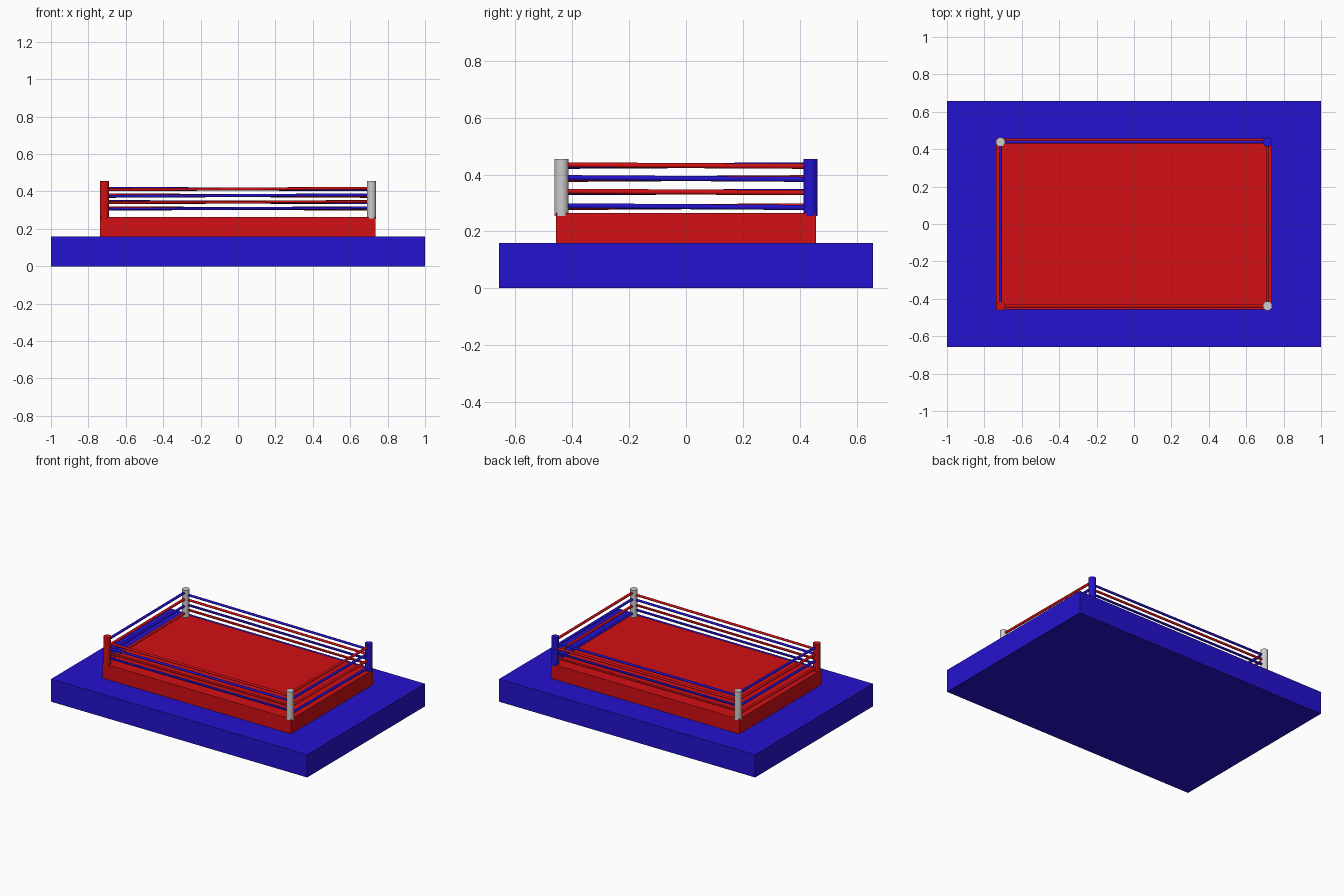
import bpy
from mathutils import Vector

if "Cube" in bpy.data.objects:
    bpy.data.objects.remove(bpy.data.objects["Cube"])


def material(name, rgb):
    m = bpy.data.materials.new(name)
    m.diffuse_color = (*rgb, 1)
    m.use_nodes = True
    m.node_tree.nodes["Principled BSDF"].inputs["Base Color"].default_value = m.diffuse_color
    return m


RED = material("red", (0.65, 0.005, 0.007))
BLUE = material("blue", (0.018, 0.006, 0.62))


def finish(name, mat):
    o = bpy.context.object
    o.name = name
    if mat:
        o.data.materials.append(mat)
    return o


def box(name, lo, hi, mat):
    lo, hi = Vector(lo), Vector(hi)
    bpy.ops.mesh.primitive_cube_add(size=1, location=(lo + hi) / 2)
    o = finish(name, mat)
    o.scale = hi - lo
    bpy.ops.object.transform_apply(location=False, rotation=False, scale=True)
    return o


def rod(name, a, b, radius, sides, mat):
    a, b = Vector(a), Vector(b)
    d = b - a
    bpy.ops.mesh.primitive_cylinder_add(
        vertices=sides, radius=radius, depth=d.length, location=(a + b) / 2,
        rotation=d.to_track_quat('Z', 'Y').to_euler())
    o = finish(name, mat)
    bpy.ops.object.shade_smooth_by_angle()
    return o


# Floor base and raised ring platform
box("floor_base", (-1, -0.657, 0), (1, 0.657, 0.16), BLUE)
box("ring_platform", (-0.737, -0.457, 0.16), (0.735, 0.458, 0.264), RED)

# Corner posts: one red, one blue, two grey
PX, PY = 0.714, 0.438
posts = [("red_corner_post", -1, -1, RED), ("front_right_post", 1, -1, None),
         ("blue_corner_post", 1, 1, BLUE), ("back_left_post", -1, 1, None)]
for name, sx, sy, mat in posts:
    rod(name, (sx * PX, sy * PY, 0.255), (sx * PX, sy * PY, 0.455), 0.025, 24, mat)

# Four slightly sloping ropes per side, repeated by a half turn with swapped colours
long_z = [(0.409, 0.417), (0.374, 0.382), (0.340, 0.346), (0.306, 0.312)]
short_z = [(0.434, 0.429), (0.389, 0.383), (0.341, 0.336), (0.290, 0.284)]
for s, sides in ((1, ("front", "right")), (-1, ("back", "left"))):
    colours = (RED, BLUE) if s == 1 else (BLUE, RED)
    for i in range(4):
        mat = colours[i % 2]
        z0, z1 = long_z[i]
        rod(f"{sides[0]}_rope_{i + 1}", (-s * PX, -s * PY, z0),
            (s * PX, -s * PY, z1), 0.008, 12, mat)
        z0, z1 = short_z[i]
        rod(f"{sides[1]}_rope_{i + 1}", (s * PX, -s * PY, z0),
            (s * PX, s * PY, z1), 0.009, 12, mat)
